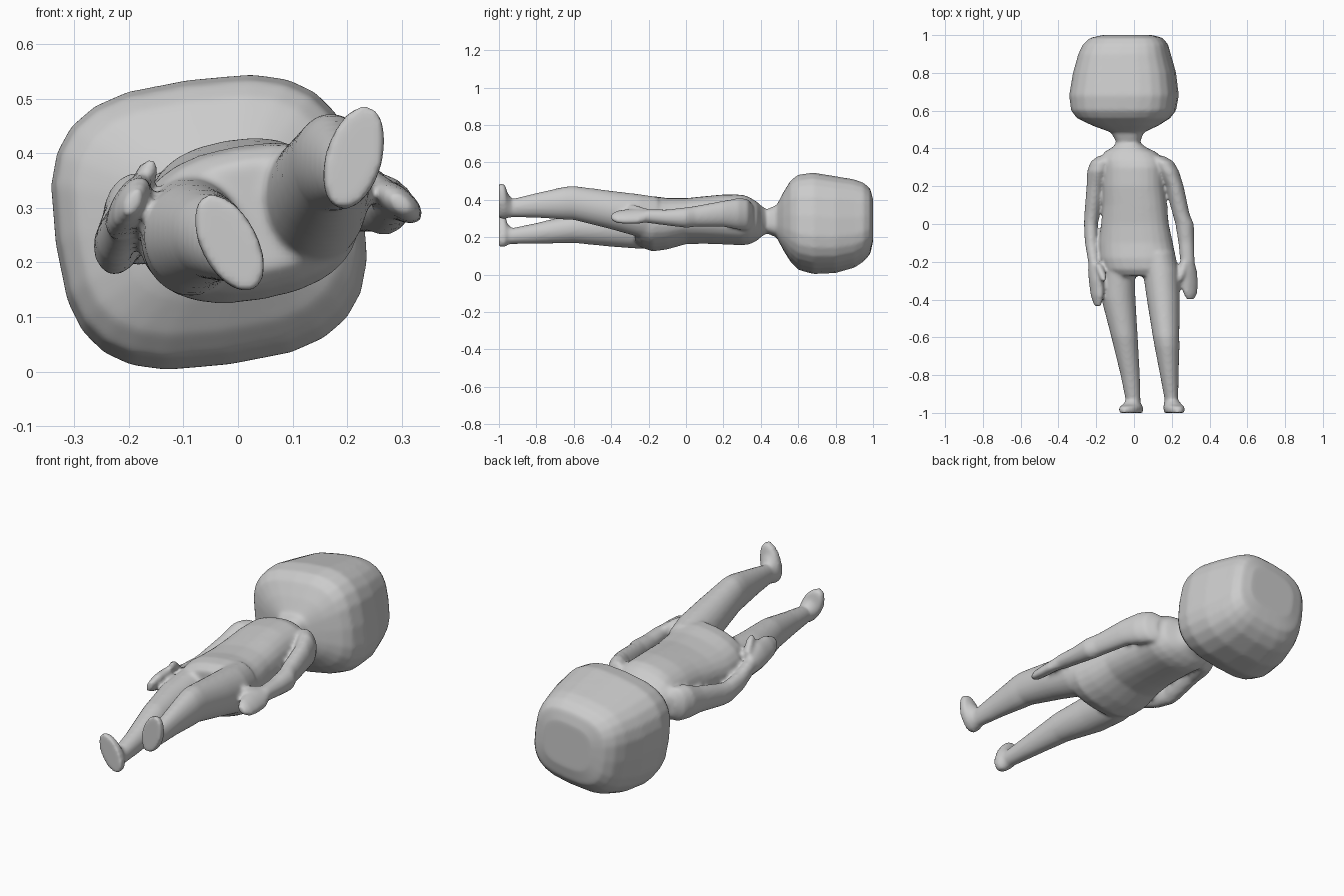
import bpy, bmesh
from math import cos, sin, pi, radians

bm = bmesh.new()
SIDES = 24

def loft(rows, roll=0.0, power=2.0):
    """Closed tube along y. Row: y, centre x, centre z, half width, half height[, tilt]."""
    rings = []
    for row in rows:
        y, cx, cz, a, b = row[:5]
        t = radians(row[5] if len(row) > 5 else roll)
        ring = []
        for i in range(SIDES):
            c, s = cos(2 * pi * i / SIDES), sin(2 * pi * i / SIDES)
            u = a * abs(c) ** (2 / power) * (1 if c > 0 else -1)
            v = b * abs(s) ** (2 / power) * (1 if s > 0 else -1)
            ring.append(bm.verts.new((cx + u * cos(t) - v * sin(t), y,
                                      cz + u * sin(t) + v * cos(t))))
        rings.append(ring)
    for r0, r1 in zip(rings, rings[1:]):
        for i in range(SIDES):
            j = (i + 1) % SIDES
            bm.faces.new((r0[i], r0[j], r1[j], r1[i]))
    bm.faces.new(rings[0])
    bm.faces.new(rings[-1])

# boxy rounded head, down to the neck
loft([(1.0, -.035, .29, .13, .11), (.985, -.04, .285, .19, .17),
      (.95, -.045, .28, .222, .205), (.9, -.05, .273, .24, .23),
      (.8, -.05, .267, .268, .252), (.68, -.053, .274, .285, .264),
      (.6, -.055, .28, .273, .247), (.56, -.055, .285, .243, .212),
      (.52, -.045, .285, .17, .15), (.485, -.035, .285, .085, .085),
      (.43, -.03, .285, .06, .063)], roll=8, power=3)

# neck, chest, waist and hips
loft([(.46, -.03, .285, .06, .065), (.43, -.03, .285, .063, .065),
      (.405, -.025, .285, .09, .08), (.38, -.02, .285, .14, .10),
      (.34, -.01, .288, .165, .122), (.3, 0, .292, .165, .132),
      (.2, 0, .295, .165, .13), (.1, .005, .292, .17, .123),
      (0, .005, .286, .18, .118), (-.1, .01, .272, .197, .132),
      (-.18, .02, .272, .203, .143), (-.24, .027, .28, .19, .13),
      (-.275, .03, .285, .15, .10)], roll=10, power=2.4)

# legs with feet, soles facing -y and toes up
loft([(-.15, .125, .295, .09, .12), (-.25, .142, .315, .096, .115),
      (-.4, .155, .345, .087, .103), (-.6, .17, .383, .07, .091),
      (-.65, .175, .382, .066, .088), (-.8, .187, .37, .049, .066),
      (-.93, .198, .356, .036, .049), (-.955, .205, .37, .045, .07, -16),
      (-.968, .212, .39, .053, .097, -16), (-1.0, .214, .394, .05, .097, -16)])
loft([(-.15, -.075, .26, .095, .12), (-.25, -.087, .248, .092, .11),
      (-.4, -.082, .247, .09, .098), (-.6, -.05, .247, .07, .078),
      (-.8, -.02, .22, .051, .056), (-.93, -.005, .206, .04, .043),
      (-.955, -.01, .215, .045, .06, 28), (-.968, -.016, .235, .053, .097, 28),
      (-1.0, -.016, .237, .05, .097, 28)])

# arms with mitten hands, each followed by its thumb
loft([(.36, -.14, .28, .05, .06), (.33, -.17, .28, .06, .085),
      (.28, -.188, .28, .06, .085), (.2, -.205, .265, .046, .066),
      (.05, -.222, .235, .041, .056), (-.0, -.228, .23, .037, .053),
      (-.1, -.225, .245, .035, .046), (-.2, -.212, .275, .031, .04),
      (-.24, -.207, .29, .031, .052, -28), (-.3, -.2, .305, .031, .062, -28),
      (-.38, -.195, .31, .027, .052, -28), (-.435, -.192, .31, .015, .026, -28)])
loft([(-.21, -.19, .32, .02, .025), (-.27, -.167, .363, .021, .023),
      (-.305, -.16, .376, .015, .015)])
loft([(.36, .11, .31, .05, .06), (.33, .15, .32, .06, .085),
      (.28, .18, .325, .058, .085), (.2, .215, .325, .048, .07),
      (.05, .25, .311, .045, .056), (0, .268, .305, .049, .055),
      (-.1, .277, .305, .042, .043), (-.2, .283, .312, .038, .037),
      (-.25, .29, .312, .053, .029, -40), (-.32, .295, .31, .053, .027, -40),
      (-.37, .298, .308, .043, .024, -40), (-.4, .298, .308, .022, .014, -40)])
loft([(-.2, .27, .33, .022, .02), (-.27, .248, .35, .021, .021),
      (-.3, .242, .356, .014, .014)])

bmesh.ops.recalc_face_normals(bm, faces=bm.faces)
mesh = bpy.data.meshes.new("figure_body")
bm.to_mesh(mesh)
bm.free()
body = bpy.data.objects.new("figure_body", mesh)
bpy.context.collection.objects.link(body)

# fuse the parts into one soft skin
fuse = body.modifiers.new("fuse", 'REMESH')
fuse.mode = 'VOXEL'
fuse.voxel_size = .009
fuse.use_smooth_shade = True
soften = body.modifiers.new("soften", 'SMOOTH')
soften.factor = .5
soften.iterations = 8
